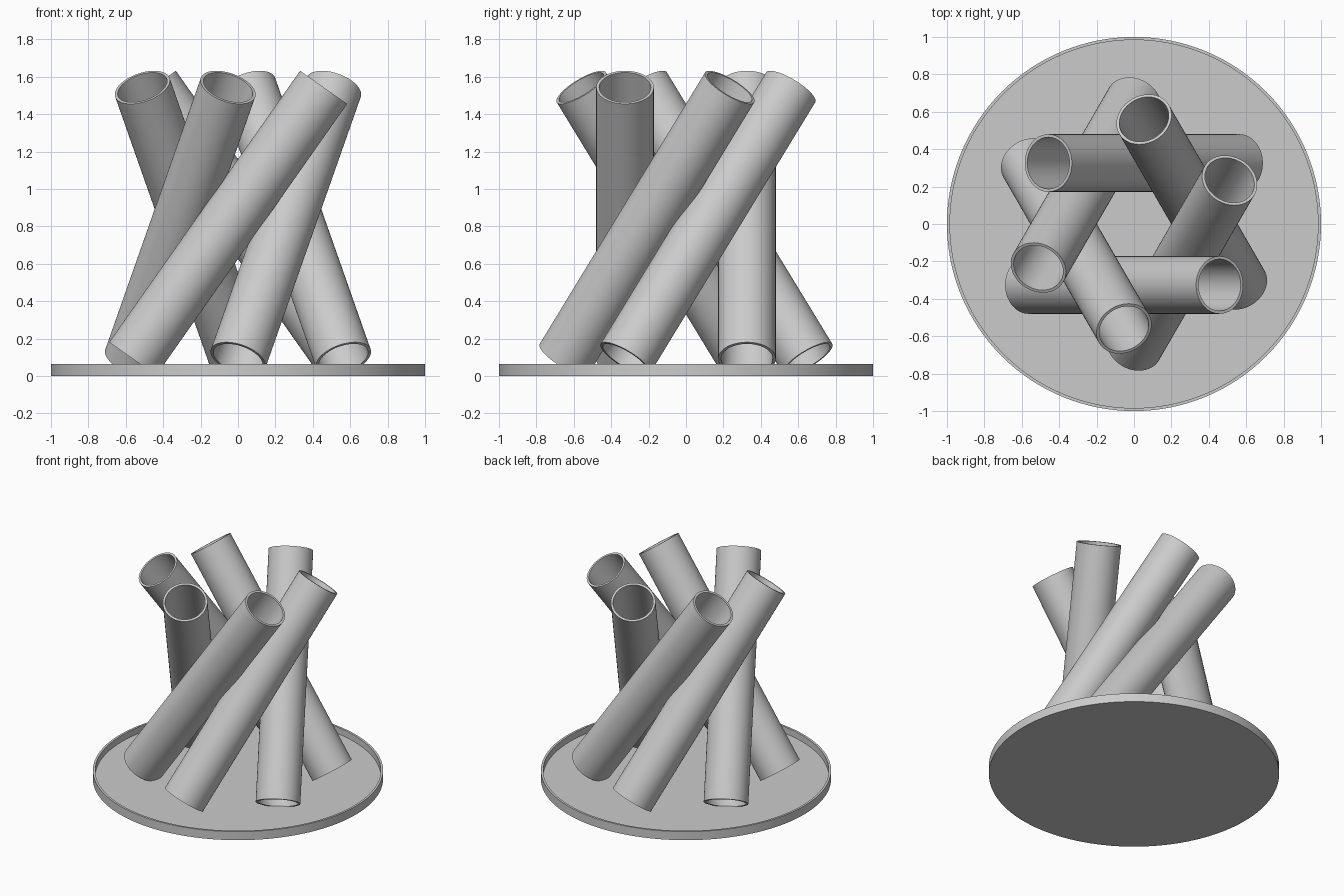
import bpy
import bmesh
from math import radians, pi
from mathutils import Matrix, Vector

old = bpy.data.objects.get("Cube")
if old:
    bpy.data.objects.remove(old, do_unlink=True)

GREY = (0.6, 0.6, 0.6, 1.0)
grey = bpy.data.materials.new("light grey")
grey.use_nodes = True
grey.diffuse_color = GREY
grey.node_tree.nodes["Principled BSDF"].inputs["Base Color"].default_value = GREY

WALL = 0.016


def lathe(name, profile, steps, closed):
    """Revolve a (radius, height) profile around z."""
    bm = bmesh.new()
    verts = [bm.verts.new((r, 0, z)) for r, z in profile]
    pairs = list(zip(verts, verts[1:]))
    if closed:
        pairs.append((verts[-1], verts[0]))
    edges = [bm.edges.new(p) for p in pairs]
    bmesh.ops.spin(bm, geom=verts + edges, cent=(0, 0, 0), axis=(0, 0, 1),
                   angle=2 * pi, steps=steps, use_merge=False)
    bmesh.ops.remove_doubles(bm, verts=bm.verts, dist=0.0001)
    bmesh.ops.recalc_face_normals(bm, faces=bm.faces)
    mesh = bpy.data.meshes.new(name)
    bm.to_mesh(mesh)
    bm.free()
    mesh.materials.append(grey)
    obj = bpy.data.objects.new(name, mesh)
    bpy.context.collection.objects.link(obj)
    bpy.ops.object.select_all(action="DESELECT")
    obj.select_set(True)
    bpy.context.view_layer.objects.active = obj
    bpy.ops.object.shade_smooth_by_angle(angle=radians(30))
    return obj


# Shallow round tray with a thin raised rim
rim_height = 0.065
inner = 1 - WALL
lathe("base_tray", [(0, 0), (1, 0), (1, rim_height), (inner, rim_height),
                    (inner, WALL), (0, WALL)], 128, False)

# Six leaning open tubes, spaced evenly around the centre
bottom = Vector((-0.563, -0.326, 0.092))
top = Vector((0.458, -0.326, 1.543))
axis = top - bottom
radius = 0.154
tilt = Vector((0, 0, 1)).rotation_difference(axis).to_matrix().to_4x4()
bore = radius - WALL
profile = [(radius, 0), (radius, axis.length), (bore, axis.length), (bore, 0)]
for i in range(6):
    tube = lathe(f"leaning_tube_{i + 1}", profile, 64, True)
    tube.matrix_world = (Matrix.Rotation(radians(60 * i), 4, "Z")
                         @ Matrix.Translation(bottom) @ tilt)
